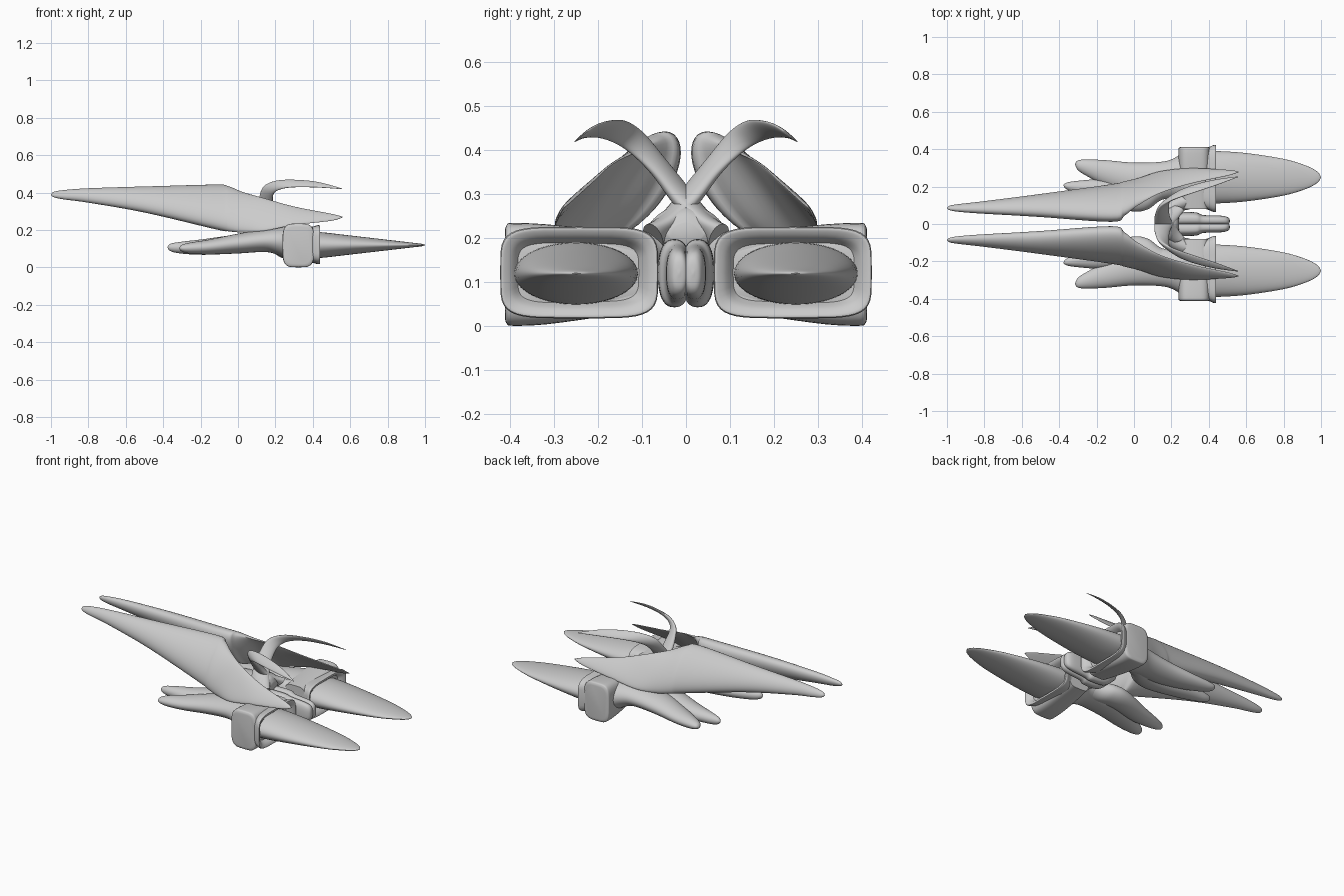
import bpy, bmesh, math
from mathutils import Vector as V

cube = bpy.data.objects.get("Cube")
if cube:
    bpy.data.objects.remove(cube)

grey = bpy.data.materials.new("hull grey")
grey.use_nodes = True
grey.diffuse_color = (0.6, 0.6, 0.6, 1)
grey.node_tree.nodes["Principled BSDF"].inputs["Base Color"].default_value = (0.6, 0.6, 0.6, 1)


def spline(a, b, c, d, t):
    return 0.5 * (2 * b + (c - a) * t + (2 * a - 5 * b + 4 * c - d) * t * t
                  + (3 * b - a - 3 * c + d) * t ** 3)


def loft(name, stations, steps=6, power=1.0, mirror=True, sides=40):
    """Skin rings given as (centre, half axis, outer half axis, inner half axis)."""
    bm = bmesh.new()
    n = len(stations)
    rings = []
    for i in range(n - 1):
        four = [stations[min(max(i + k, 0), n - 1)] for k in (-1, 0, 1, 2)]
        last = i == n - 2
        for s in range(steps + last):
            rings.append([spline(*[f[j] for f in four], s / steps) for j in range(4)])
    loops = []
    for c, a, b, b2 in rings:
        loop = []
        for k in range(sides):
            t = 2 * math.pi * k / sides
            co, si = math.cos(t), math.sin(t)
            co = math.copysign(abs(co) ** power, co)
            si = math.copysign(abs(si) ** power, si)
            loop.append(bm.verts.new(c + a * co + (b if si >= 0 else b2) * si))
        loops.append(loop)
    for p, q in zip(loops, loops[1:]):
        for k in range(sides):
            m = (k + 1) % sides
            bm.faces.new((p[k], p[m], q[m], q[k]))
    bm.faces.new(loops[0])
    bm.faces.new(loops[-1])
    bmesh.ops.remove_doubles(bm, verts=bm.verts, dist=0.0002)
    bmesh.ops.recalc_face_normals(bm, faces=bm.faces)
    mesh = bpy.data.meshes.new(name)
    bm.to_mesh(mesh)
    bm.free()
    mesh.materials.append(grey)
    obj = bpy.data.objects.new(name, mesh)
    bpy.context.collection.objects.link(obj)
    if mirror:
        mod = obj.modifiers.new("mirror", 'MIRROR')
        mod.use_axis = (False, True, False)
        mod.use_mirror_merge = False
    bpy.ops.object.select_all(action='DESELECT')
    obj.select_set(True)
    bpy.context.view_layer.objects.active = obj
    bpy.ops.object.shade_smooth_by_angle(angle=math.radians(40))
    return obj


def along_x(x, y, z, ry, rz):
    return V((x, y, z)), V((0, ry, 0)), V((0, 0, rz)), V((0, 0, rz))


def along_y(y, x, z, rx, rz):
    return V((x, y, z)), V((rx, 0, 0)), V((0, 0, rz)), V((0, 0, rz))


def blade(x, top, bottom, outer, inner):
    t, b = V((x, *top)), V((x, *bottom))
    half = (b - t) / 2
    normal = V((0, -half.z, half.y)).normalized()
    return (t + b) / 2, half, normal * outer, normal * inner


def sweep(name, path, **kw):
    """Flat strip along points given as (position, width vector, thickness)."""
    pts = [V(p[0]) for p in path]
    out = []
    for i, (p, wide, thick) in enumerate(path):
        tangent = pts[min(i + 1, len(pts) - 1)] - pts[max(i - 1, 0)]
        n = tangent.cross(V(wide)).normalized() * thick
        out.append((pts[i], V(wide), n, n))
    return loft(name, out, **kw)


# Long upper blades: solid rear spike, scooped open towards the front
loft("upper_blade", [blade(*s) for s in (
    (-1.0, (.084, .39), (.086, .389), .001, .001),
    (-.985, (.078, .403), (.094, .377), .011, .011),
    (-.93, (.072, .412), (.1, .366), .019, .019),
    (-.8, (.065, .42), (.112, .35), .029, .029),
    (-.5, (.05, .427), (.148, .3), .047, .047),
    (-.12, (.028, .437), (.2, .212), .062, .07),
    (-.05, (.052, .43), (.217, .196), .055, .045),
    (.03, (.105, .4), (.24, .186), .04, -.005),
    (.14, (.165, .37), (.28, .196), .018, .004),
    (.3, (.215, .325), (.297, .226), .014, .004),
    (.5, (.258, .286), (.288, .25), .009, .002),
    (.56, (.277, .27), (.279, .268), .002, .001))])

# Flat spikes in front of the pods
loft("pod_spike", [along_x(x, .25, .12, ry, rz) for x, ry, rz in (
    (.34, .14, .071), (.44, .14, .069), (.6, .129, .051), (.8, .098, .028),
    (.92, .062, .014), (.98, .03, .007), (1.0, .001, .001))])

# Pod bodies, lofted outwards to the rounded side cap
loft("pod_body", [along_y(*s) for s in (
    (.08, .33, .122, .07, .085), (.2, .325, .12, .08, .1),
    (.32, .323, .118, .085, .114), (.395, .323, .118, .085, .117),
    (.408, .323, .118, .081, .112), (.412, .323, .118, .068, .1))],
    steps=3, power=.5)

# Flared collar, dished in towards the root of each spike
loft("pod_collar", [along_x(x, .243, .122, ry, rz) for x, ry, rz in (
    (.34, .15, .085), (.4, .168, .097), (.425, .179, .104), (.438, .178, .102),
    (.436, .168, .092), (.425, .152, .079), (.4, .135, .066))], steps=3, power=.42)

# Rear neck and the two tail lobes of each pod
loft("outer_tail_lobe", [along_x(*s) for s in (
    (-.315, .32, .103, .001, .001), (-.3, .314, .103, .026, .018),
    (-.25, .3, .104, .045, .03), (-.15, .272, .11, .069, .04),
    (0, .236, .128, .092, .053), (.14, .232, .143, .1, .06),
    (.21, .242, .14, .108, .072), (.28, .245, .125, .15, .095))])
loft("inner_tail_lobe", [along_x(*s) for s in (
    (-.378, .207, .108, .001, .001), (-.36, .203, .107, .018, .02),
    (-.3, .195, .106, .036, .032), (-.18, .178, .11, .06, .042),
    (-.02, .145, .125, .076, .05), (.07, .155, .135, .078, .052),
    (.15, .2, .142, .07, .052), (.25, .22, .14, .07, .06))])

# Curved bridge joining the pods, with a gusset under the crossing horns
half = [((.3, .13, .13), (0, 0, .075), .05), ((.22, .1, .155), (0, 0, .06), .042),
        ((.18, .055, .185), (0, 0, .05), .038)]
other = [((x, -y, z), w, t) for (x, y, z), w, t in reversed(half)]
sweep("pod_bridge", half + [((.165, 0, .21), (0, 0, .05), .036)] + other, mirror=False)
loft("bridge_gusset", [along_x(*s) for s in (
    (.125, 0, .25, .015, .03), (.15, 0, .23, .05, .052), (.19, 0, .225, .085, .055),
    (.225, 0, .215, .075, .045), (.24, 0, .21, .04, .025))], power=1.3, mirror=False)

# Twin-lobed centre body
loft("centre_body", [along_x(*s) for s in (
    (.16, .02, .15, .02, .04), (.23, .026, .125, .036, .072),
    (.33, .026, .12, .036, .077), (.37, .02, .12, .028, .066),
    (.47, .019, .12, .025, .056), (.505, .016, .12, .018, .038),
    (.513, .016, .12, .002, .003))], power=.8)

# Crossing horns that rise outwards, then sweep forwards
sweep("horn", [
    ((.22, -.075, .2), (.045, 0, .03), .028),
    ((.18, -.04, .235), (.055, .01, .01), .026),
    ((.155, .01, .295), (.045, .01, -.01), .022),
    ((.15, .06, .36), (.036, .012, -.012), .018),
    ((.165, .11, .415), (.026, .016, -.02), .014),
    ((.22, .15, .442), (.012, .02, -.022), .011),
    ((.31, .185, .449), (0, .021, -.019), .008),
    ((.43, .22, .442), (0, .016, -.014), .006),
    ((.555, .252, .421), (0, .002, -.002), .001)])
